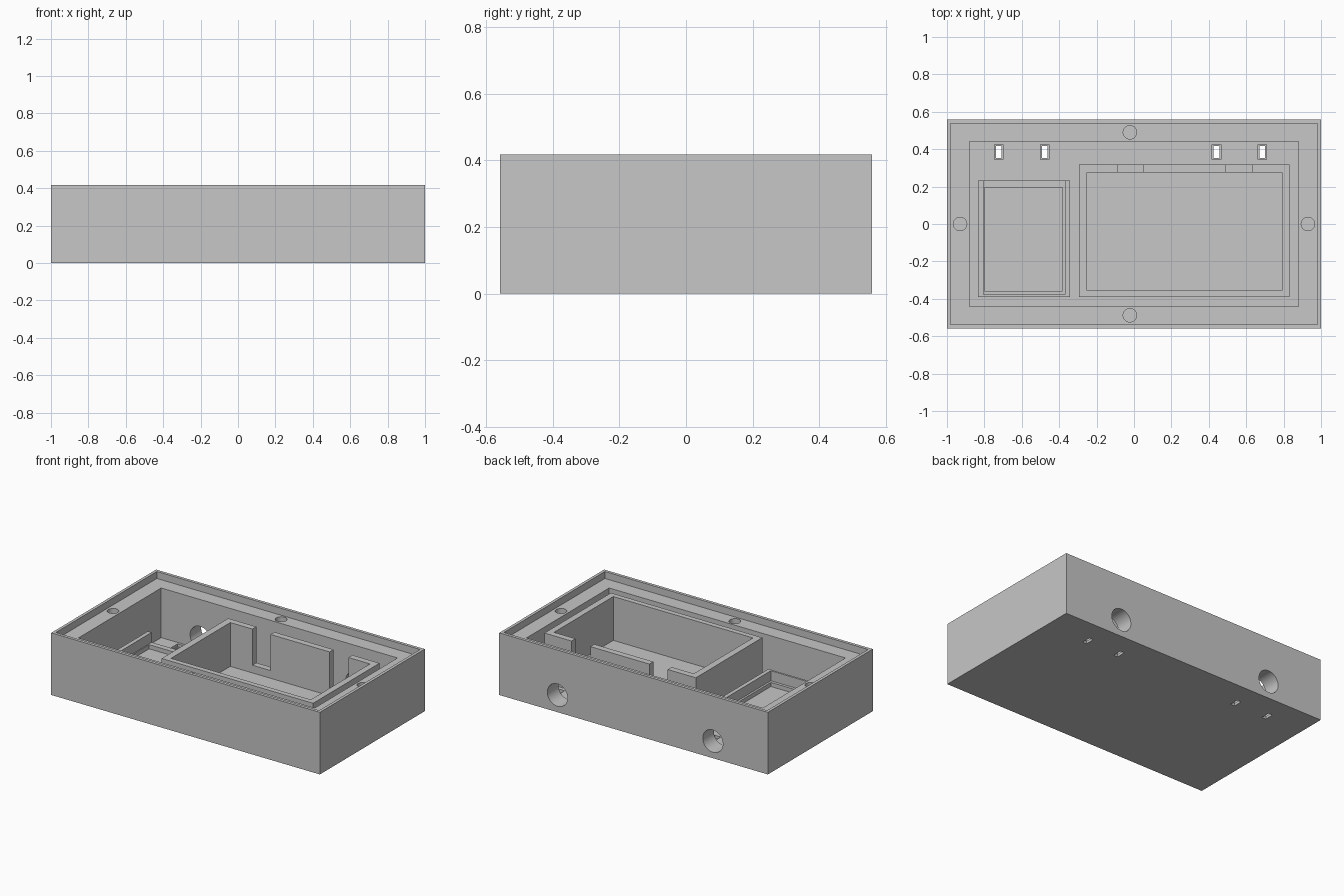
import bpy, bmesh, math

if "Cube" in bpy.data.objects:
    bpy.data.objects.remove(bpy.data.objects["Cube"])

grey = bpy.data.materials.new("plain_grey")
grey.diffuse_color = (0.57, 0.57, 0.57, 1)
grey.use_nodes = True
grey.node_tree.nodes["Principled BSDF"].inputs["Base Color"].default_value = grey.diffuse_color


def box(name, x0, x1, y0, y1, z0, z1):
    """Axis-aligned box from its limits."""
    bm = bmesh.new()
    bmesh.ops.create_cube(bm, size=1)
    for v in bm.verts:
        v.co.x = x0 if v.co.x < 0 else x1
        v.co.y = y0 if v.co.y < 0 else y1
        v.co.z = z0 if v.co.z < 0 else z1
    me = bpy.data.meshes.new(name)
    bm.to_mesh(me)
    bm.free()
    me.materials.append(grey)
    ob = bpy.data.objects.new(name, me)
    bpy.context.collection.objects.link(ob)
    return ob


def cylinder(name, radius, depth, location, rotation=(0, 0, 0)):
    bpy.ops.mesh.primitive_cylinder_add(vertices=48, radius=radius, depth=depth,
                                        location=location, rotation=rotation)
    ob = bpy.context.object
    ob.name = name
    ob.data.materials.append(grey)
    return ob


def cut(target, cutter):
    """Subtract the cutter, then delete it."""
    mod = target.modifiers.new("cut", 'BOOLEAN')
    mod.operation = 'DIFFERENCE'
    mod.solver = 'EXACT'
    mod.object = cutter
    bpy.context.view_layer.objects.active = target
    bpy.ops.object.modifier_apply(modifier=mod.name)
    bpy.data.objects.remove(cutter)


TOP, LEDGE, FLOOR = 0.418, 0.371, 0.037

# Outer case with lid recess and main cavity
case = box("case", -1, 1, -0.5575, 0.5575, 0, TOP)
cut(case, box("lid_recess", -0.98, 0.98, -0.537, 0.537, LEDGE, 0.6))
cut(case, box("cavity", -0.88, 0.88, -0.44, 0.44, FLOOR, 0.5))

# Blind screw holes in the ledge
for x, y in ((-0.93, 0), (0.93, 0), (-0.022, 0.49), (-0.022, -0.488)):
    cut(case, cylinder("screw_hole", 0.036, 0.4, (x, y, 0.4)))

# Cable holes through the back wall
for x in (-0.59, 0.567):
    cut(case, cylinder("cable_hole", 0.075, 0.3, (x, 0.5, 0.115), (math.pi / 2, 0, 0)))

# Tie slots through the floor, each with a shallow counterbore
for x in (-0.724, -0.478, 0.441, 0.686):
    cut(case, box("slot_recess", x - 0.023, x + 0.023, 0.344, 0.424, 0.018, 0.1))
    cut(case, box("slot", x - 0.015, x + 0.015, 0.354, 0.416, -0.1, 0.1))

# Large compartment: open-topped box, its back wall notched by two gaps with sills
large = box("large_compartment", -0.295, 0.832, -0.39, 0.317, FLOOR - 0.005, 0.37)
cut(large, box("large_pocket", -0.25, 0.79, -0.355, 0.275, 0.075, 0.6))
for x0, x1 in ((-0.085, 0.05), (0.49, 0.63)):
    cut(large, box("back_gap", x0, x1, 0.2, 0.4, 0.127, 0.6))

# Small compartment: stepped tray with a thin lip that is open at the back
tray = box("small_tray", -0.833, -0.341, -0.39, 0.232, FLOOR - 0.005, 0.172)
cut(tray, box("tray_step", -0.805, -0.368, -0.376, 0.218, 0.105, 0.3))
cut(tray, box("tray_pocket", -0.798, -0.382, -0.357, 0.195, 0.077, 0.3))
cut(tray, box("tray_opening", -0.805, -0.368, 0.2, 0.3, 0.105, 0.3))

# Smooth the round holes, keep every corner sharp
for ob in (case, large, tray):
    bpy.ops.object.select_all(action='DESELECT')
    ob.select_set(True)
    bpy.context.view_layer.objects.active = ob
    bpy.ops.object.shade_smooth_by_angle(angle=math.radians(20))
